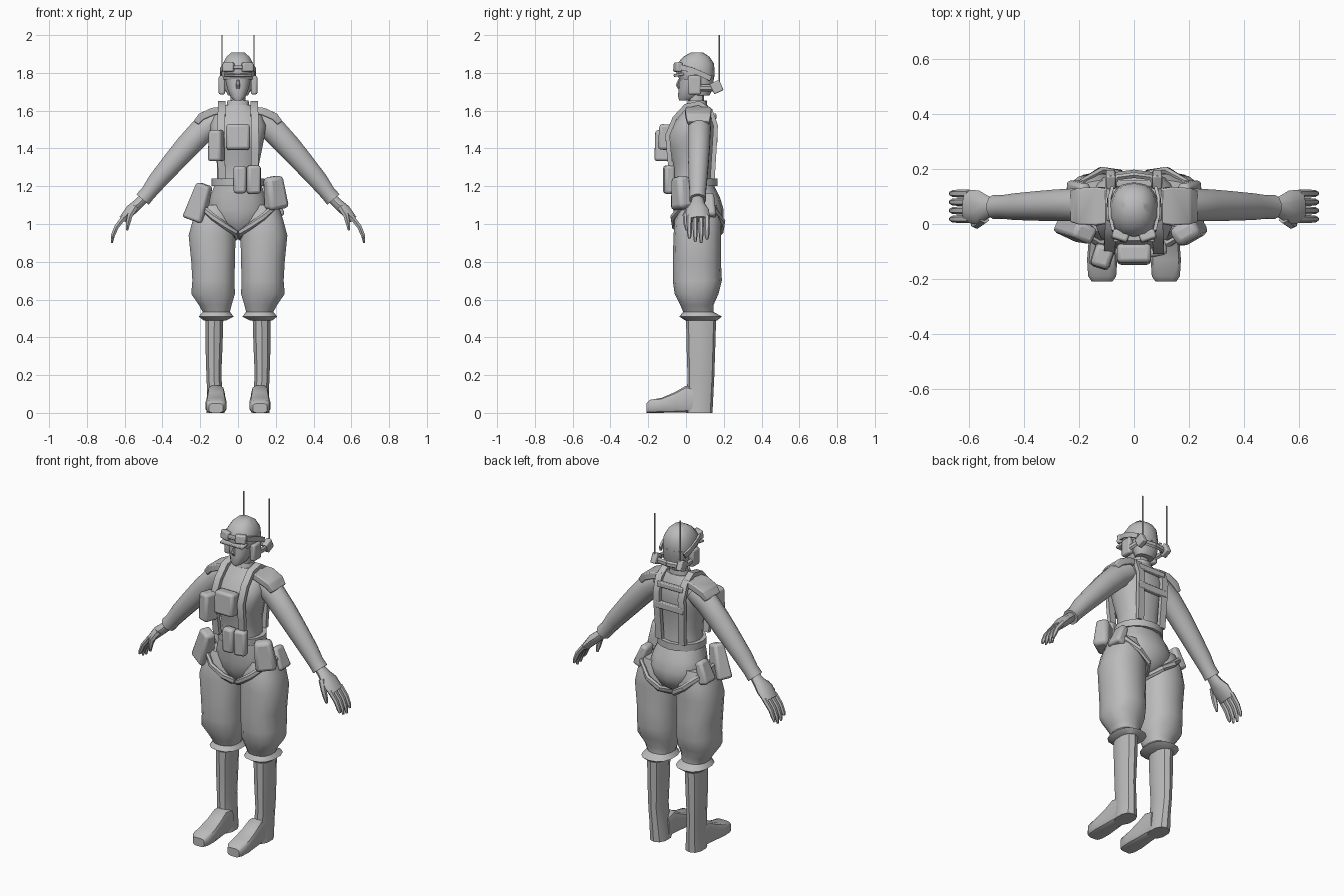
import bpy, bmesh, math
from mathutils import Vector, Matrix, Euler

GREY = bpy.data.materials.new("plain_grey")
GREY.diffuse_color = (0.5, 0.5, 0.5, 1)


def finish(name, bm, mirror=False, bevel=0, angle=40):
    bmesh.ops.recalc_face_normals(bm, faces=bm.faces)
    me = bpy.data.meshes.new(name)
    bm.to_mesh(me)
    bm.free()
    me.materials.append(GREY)
    me.shade_smooth()
    me.set_sharp_from_angle(angle=math.radians(angle))
    ob = bpy.data.objects.new(name, me)
    bpy.context.collection.objects.link(ob)
    if bevel:
        b = ob.modifiers.new("bevel", "BEVEL")
        b.width, b.segments, b.limit_method = bevel, 2, "ANGLE"
    if mirror:
        m = ob.modifiers.new("mirror", "MIRROR")
        m.use_mirror_merge = False
    return ob


def skin(name, rings, closed=False, **kw):
    """Bridge equal rings of points into a surface."""
    bm = bmesh.new()
    vs = [[bm.verts.new(p) for p in r] for r in rings]
    n = len(vs[0])
    for k in range(len(vs) if closed else len(vs) - 1):
        a, b = vs[k], vs[(k + 1) % len(vs)]
        for i in range(n):
            j = (i + 1) % n
            bm.faces.new((a[i], a[j], b[j], b[i]))
    if not closed:
        bm.faces.new(vs[0])
        bm.faces.new(vs[-1])
    return finish(name, bm, **kw)


def oval(c, u, v, n, power=1.0):
    out = []
    for i in range(n):
        t = 2 * math.pi * (i + 0.5) / n
        x, y = math.cos(t), math.sin(t)
        if n == 4:
            x, y = x * math.sqrt(2), y * math.sqrt(2)
        out.append(c + u * math.copysign(abs(x) ** power, x)
                   + v * math.copysign(abs(y) ** power, y))
    return out


def stack(name, rows, n=14, power=0.85, **kw):
    """Rows of (z, centre x, half width, front y, back y)."""
    return skin(name, [oval(Vector((cx, (f + b) / 2, z)), Vector((w, 0, 0)),
                            Vector((0, (b - f) / 2, 0)), n, power)
                       for z, cx, w, f, b in rows], **kw)


def sweep(name, pts, radii, ref=(0, 1, 0), n=8, closed=False, **kw):
    """Carry an oval along a path; radii are (across, along ref)."""
    pts, ref = [Vector(p) for p in pts], Vector(ref)
    if isinstance(radii, tuple):
        radii = [radii] * len(pts)
    rings, m = [], len(pts)
    for i, p in enumerate(pts):
        a = pts[(i - 1) % m] if closed else pts[max(i - 1, 0)]
        b = pts[(i + 1) % m] if closed else pts[min(i + 1, m - 1)]
        t = (b - a).normalized()
        v = (ref - t * ref.dot(t)).normalized()
        u = v.cross(t)
        rings.append(oval(p, u * radii[i][0], v * radii[i][1], n))
    return skin(name, rings, closed, **kw)


def box(name, c, size, rot=(0, 0, 0), taper=1.0, bevel=0.015, mirror=False):
    """Block whose top is scaled by taper."""
    bm = bmesh.new()
    bmesh.ops.create_cube(bm, size=1)
    for v in bm.verts:
        if v.co.z > 0:
            v.co.x *= taper
            v.co.y *= taper
    e = Euler([math.radians(a) for a in rot]).to_matrix().to_4x4()
    bm.transform(Matrix.Translation(c) @ e @ Matrix.Diagonal((*size, 1)))
    return finish(name, bm, mirror, bevel)


# Legs: baggy trousers, boot shafts and feet
stack("trouser_leg", [
    (1.10, .12, .095, -.03, .16), (1.02, .13, .112, -.06, .185), (.94, .137, .127, -.066, .185),
    (.80, .132, .118, -.07, .185), (.70, .13, .114, -.07, .19), (.63, .132, .118, -.06, .172),
    (.57, .12, .088, -.03, .145), (.535, .115, .074, -.015, .145), (.51, .115, .094, -.035, .19),
    (.49, .122, .062, -.005, .165)], mirror=True)
stack("boot_shaft", [
    (.52, .125, .05, 0, .16), (.35, .127, .047, .003, .155), (.2, .128, .041, .008, .15),
    (.1, .122, .043, .005, .145), (0, .118, .05, 0, .14)], n=10, mirror=True)
skin("boot_foot", [oval(Vector((.116, y, h / 2)), Vector((w, 0, 0)), Vector((0, 0, h / 2)), 12, .5)
                   for y, h, w in [(.06, .13, .045), (0, .145, .046), (-.06, .11, .05),
                                   (-.13, .08, .056), (-.19, .07, .052), (-.21, .05, .038)]],
     mirror=True)

# Pelvis and the rolled edges around the leg openings
stack("pelvis", [
    (.93, 0, .03, .01, .11), (.97, 0, .09, -.03, .17), (1.03, 0, .145, -.055, .198),
    (1.08, 0, .165, -.06, .198), (1.14, 0, .152, -.065, .18), (1.21, 0, .125, -.068, .145)])
sweep("leg_opening_edge", [
    (.015, -.03, .955), (.06, -.06, .985), (.13, -.07, 1.035), (.19, -.03, 1.09), (.205, .07, 1.105),
    (.19, .15, 1.075), (.12, .195, 1.01), (.05, .185, .96), (.012, .12, .93), (.01, .04, .93)],
    (.014, .018), ref=(0, 0, 1), n=6, closed=True, mirror=True)

# Torso, collar and neck
stack("torso", [
    (1.17, 0, .125, -.068, .145), (1.25, 0, .112, -.065, .135), (1.32, 0, .114, -.07, .135),
    (1.40, 0, .13, -.09, .14), (1.46, 0, .142, -.1, .15), (1.52, 0, .15, -.075, .15),
    (1.58, 0, .13, -.03, .14), (1.63, 0, .07, .005, .115)], n=16)
stack("collar", [(1.59, 0, .07, -.005, .115), (1.655, 0, .058, .01, .11), (1.65, 0, .045, .02, .1)], n=10)
stack("neck", [(1.62, 0, .043, .015, .095), (1.72, 0, .04, .015, .095)], n=10)

# Arms, hands, fingers
sweep("sleeve", [(.11, .075, 1.55), (.19, .07, 1.495), (.27, .068, 1.41), (.34, .066, 1.33),
                 (.43, .063, 1.225), (.475, .062, 1.165), (.505, .062, 1.13)],
      [(.06, .062), (.07, .062), (.066, .06), (.06, .056), (.051, .05), (.043, .044), (.044, .046)],
      n=12, mirror=True)
sweep("palm", [(.495, .062, 1.14), (.53, .062, 1.105), (.565, .06, 1.075), (.61, .065, 1.025)],
      [(.027, .03), (.029, .04), (.031, .062), (.022, .06)], n=10, mirror=True)
for i, tip in enumerate((.925, .905, .9, .92)):
    y = .018 + .031 * i
    sweep("finger_%d" % (i + 1), [(.6, y, 1.04), (.643, y, .985), (.662, y, .94), (.668, y, tip)],
          [(.015, .015), (.014, .014), (.012, .012), (.006, .007)], n=6, mirror=True)
sweep("thumb", [(.545, .02, 1.09), (.572, -.002, 1.045), (.583, .0, 1.0), (.587, .005, .967)],
      [(.02, .018), (.016, .016), (.013, .013), (.006, .007)], n=6, mirror=True)

# Shoulder pads, following the shoulder slope
sweep("shoulder_pad", [(.075, .065, 1.605), (.135, .065, 1.595), (.195, .065, 1.568), (.222, .065, 1.535)],
      [(.018, .06), (.02, .07), (.02, .066), (.016, .058)], n=4, bevel=.006, mirror=True)

# Harness straps and belt
sweep("harness_strap", [
    (.085, -.075, 1.24), (.09, -.09, 1.38), (.09, -.098, 1.47), (.088, -.06, 1.56), (.086, .0, 1.625),
    (.085, .07, 1.64), (.085, .13, 1.6), (.083, .157, 1.52), (.08, .15, 1.4), (.075, .14, 1.24)],
    (.012, .02), ref=(1, 0, 0), n=4, mirror=True)
box("back_cross_strap", (0, .155, 1.45), (.19, .025, .04), bevel=.005)
box("back_upper_strap", (0, .148, 1.57), (.17, .025, .03), bevel=.005)
sweep("belt", [(.128 * math.cos(a), .04 + .115 * math.sin(a), 1.22)
               for a in [2 * math.pi * i / 16 for i in range(16)]],
      (.012, .02), ref=(0, 0, 1), n=4, closed=True)

# Pouches on chest and belt
box("chest_pouch", (0, -.11, 1.46), (.125, .07, .135), rot=(-4, 0, 0))
box("side_chest_pouch", (-.115, -.118, 1.415), (.075, .09, .165), rot=(0, 0, -18), taper=.9)
box("belt_pouch_inner", (.01, -.095, 1.235), (.068, .055, .145))
box("belt_pouch_outer", (.083, -.09, 1.235), (.072, .055, .15), rot=(0, 0, 12))
box("hip_pouch", (.195, -.025, 1.165), (.12, .09, .175), rot=(0, -8, 30), taper=.8, bevel=.022)
box("hip_holster", (-.205, -.02, 1.115), (.115, .09, .2), rot=(0, 18, -25), taper=.7)
box("hip_rear_flap", (.2, .11, 1.1), (.06, .1, .13), rot=(0, -20, 0), taper=.75, mirror=True)

# Head, nose, hair and helmet
stack("face", [
    (1.655, 0, .022, -.036, .03), (1.675, 0, .042, -.042, .07), (1.715, 0, .057, -.04, .1),
    (1.75, 0, .066, -.038, .12), (1.81, 0, .07, -.035, .13)], n=14)
sweep("nose", [(0, -.036, 1.765), (0, -.046, 1.735), (0, -.038, 1.715)],
      [(.006, .006), (.01, .011), (.004, .008)], ref=(1, 0, 0), n=6)
stack("hair_back", [(1.68, 0, .055, .05, .125), (1.72, 0, .075, .04, .145), (1.79, 0, .082, .02, .15)], n=12)
stack("helmet", [
    (1.765, 0, .086, -.035, .148), (1.80, 0, .089, -.052, .152), (1.85, 0, .082, -.045, .148),
    (1.885, 0, .062, -.015, .125), (1.908, 0, .036, .025, .09)], n=14)
box("helmet_brim", (0, -.038, 1.79), (.15, .055, .014), rot=(10, 0, 0), bevel=.004)
box("goggle_lens", (.05, -.043, 1.83), (.06, .035, .05), rot=(-6, 0, 18), bevel=.008, mirror=True)
box("goggle_bridge", (0, -.052, 1.83), (.05, .02, .02), bevel=.004)
sweep("goggle_strap", [(.075, -.025, 1.83), (.088, .03, 1.815), (.09, .09, 1.79), (.08, .13, 1.77)],
      (.006, .014), ref=(0, 0, 1), n=4, mirror=True)

# Headset: ear pieces, rear band and antennae
box("ear_piece", (.085, .045, 1.735), (.034, .07, .1), bevel=.01, mirror=True)
sweep("headset_band", [(.088, .06, 1.72), (.09, .13, 1.72), (.06, .17, 1.72), (0, .178, 1.72)],
      (.012, .018), ref=(0, 0, 1), n=6, mirror=True)
box("antenna_base", (.085, .162, 1.725), (.034, .055, .06), rot=(25, 0, 0), bevel=.006, mirror=True)
sweep("antenna", [(.085, .175, 1.72), (.085, .175, 2.0)], (.004, .004), n=6, mirror=True)
